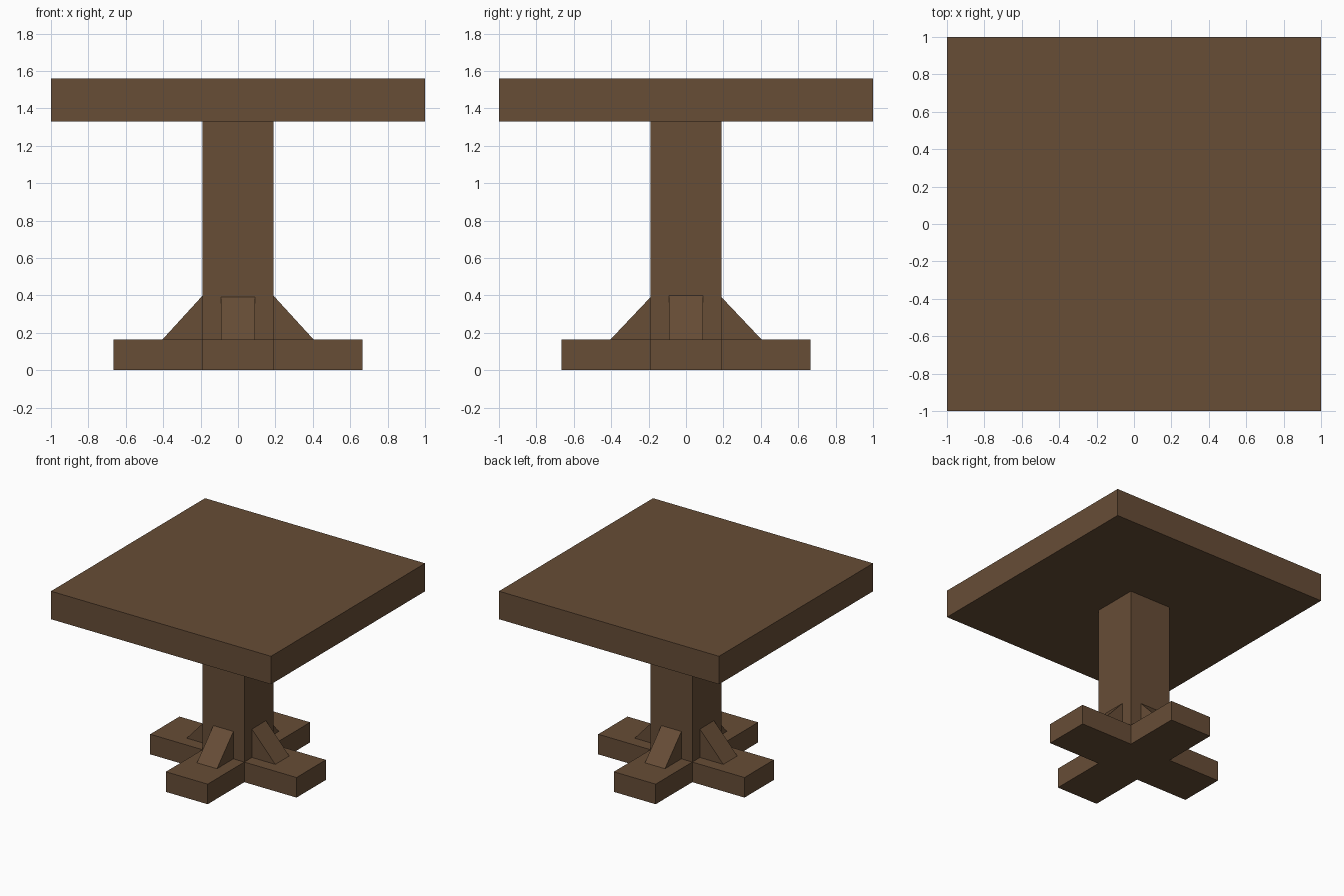
import bpy, bmesh, math
from mathutils import Matrix

if "Cube" in bpy.data.objects:
    bpy.data.objects.remove(bpy.data.objects["Cube"])

wood = bpy.data.materials.new("brown wood")
wood.diffuse_color = (0.135, 0.074, 0.037, 1)
wood.use_nodes = True
wood.node_tree.nodes["Principled BSDF"].inputs["Base Color"].default_value = wood.diffuse_color


def prism(name, profile, half_width, angle=0.0):
    """Extrude an (out, z) profile across its width, then turn it about z."""
    bm = bmesh.new()
    face = bm.faces.new([bm.verts.new((x, -half_width, z)) for x, z in profile])
    ext = bmesh.ops.extrude_face_region(bm, geom=[face])
    verts = [g for g in ext["geom"] if isinstance(g, bmesh.types.BMVert)]
    bmesh.ops.translate(bm, verts=verts, vec=(0, 2 * half_width, 0))
    bmesh.ops.rotate(bm, verts=bm.verts, cent=(0, 0, 0),
                     matrix=Matrix.Rotation(angle, 3, 'Z'))
    bmesh.ops.recalc_face_normals(bm, faces=bm.faces)
    mesh = bpy.data.meshes.new(name)
    bm.to_mesh(mesh)
    bm.free()
    mesh.materials.append(wood)
    obj = bpy.data.objects.new(name, mesh)
    bpy.context.collection.objects.link(obj)
    return obj


def rect(x0, x1, z0, z1):
    return [(x0, z0), (x1, z0), (x1, z1), (x0, z1)]


POST, ARM, ARM_TOP, TOP_Z = 0.19, 0.665, 0.165, 1.33

# Square top and central post
prism("table_top", rect(-1, 1, TOP_Z, 1.56), 1.0)
prism("post", rect(-POST, POST, 0, TOP_Z), POST)

# Four feet in a cross, each with a sloped brace against the post
for i, side in enumerate(("right", "back", "left", "front")):
    turn = i * math.pi / 2
    prism(side + "_foot", rect(POST, ARM, 0, ARM_TOP), POST, turn)
    brace_top = 0.398 if i % 2 == 0 else 0.39
    prism(side + "_brace",
          [(POST, ARM_TOP), (0.403, ARM_TOP), (POST, brace_top)], 0.091, turn)
